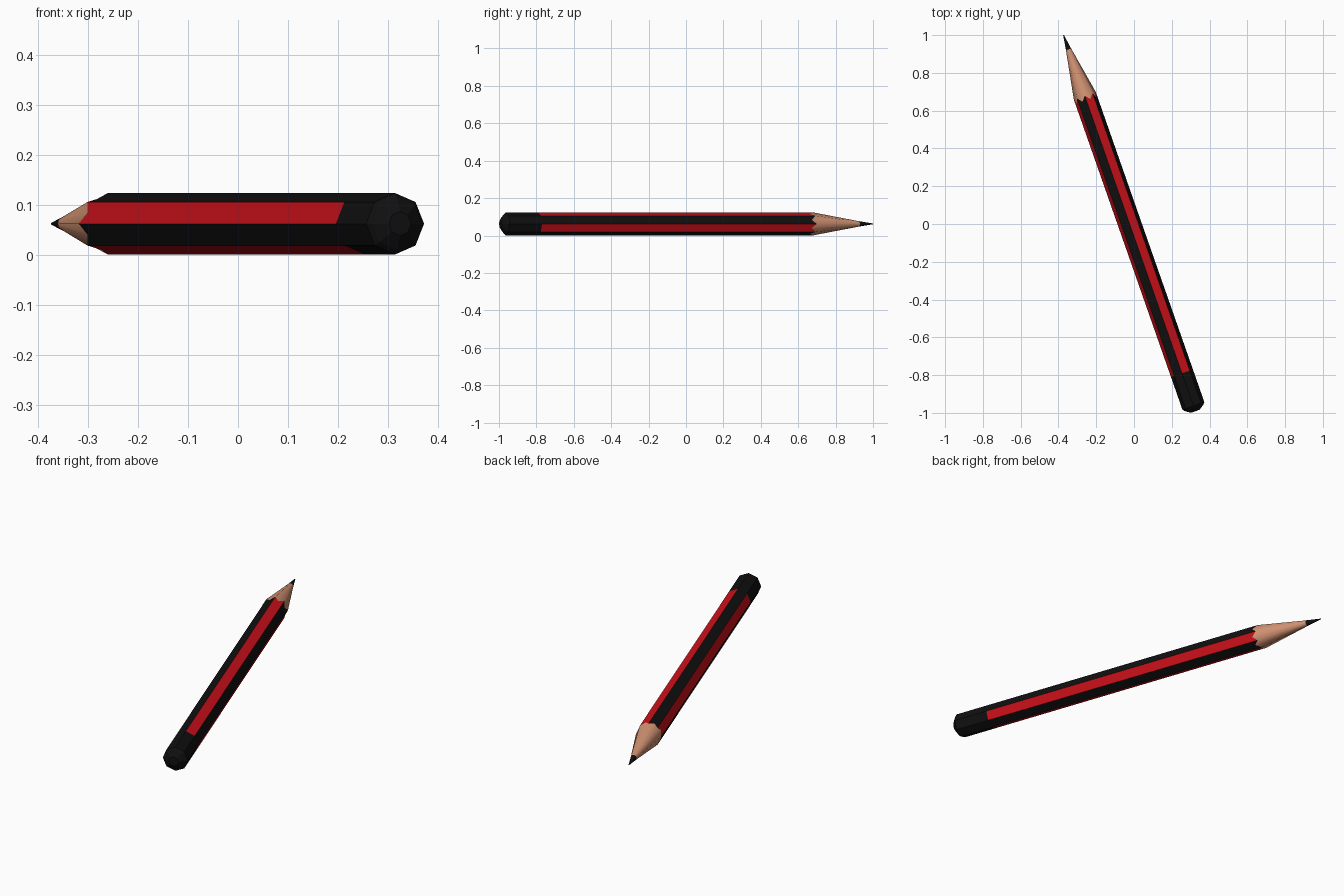
import bpy, bmesh
from math import sin, cos, pi, radians
from mathutils import Vector

if "Cube" in bpy.data.objects:
    bpy.data.objects.remove(bpy.data.objects["Cube"])

TILT = radians(19.3)
TIP = Vector((-0.373, 1.0, 0.062))
AXIS = Vector((sin(TILT), -cos(TILT), 0))    # from tip to blunt end
SIDE = Vector((cos(TILT), sin(TILT), 0))
UP = Vector((0, 0, 1))
R = 0.0615
N = 16                                       # eight corners plus eight face middles


def ring(dist, radius, mid_dist=None, round_ring=False):
    """Octagon with face-middle points; middles may sit at another distance."""
    pts = []
    for j in range(N):
        a = 2 * pi * j / N
        mid = j % 2 == 1
        r = radius * cos(pi / 8) if mid and not round_ring else radius
        d = mid_dist if mid and mid_dist is not None else dist
        pts.append(TIP + AXIS * d + SIDE * r * cos(a) + UP * r * sin(a))
    return pts


def loft(name, rings, mat, columns=range(N), start=False, end=False, smooth=False):
    bm = bmesh.new()
    vs = [[bm.verts.new(p) for p in r] for r in rings]
    for a, b in zip(vs, vs[1:]):
        for j in columns:
            k = (j + 1) % N
            bm.faces.new((a[j], a[k], b[k], b[j]))
    if start:
        bm.faces.new(vs[0][::-1])
    if end:
        bm.faces.new(vs[-1])
    bmesh.ops.delete(bm, geom=[v for v in bm.verts if not v.link_faces], context='VERTS')
    for f in bm.faces:
        f.smooth = smooth and len(f.verts) == 4
    me = bpy.data.meshes.new(name)
    bm.to_mesh(me)
    bm.free()
    me.materials.append(mat)
    ob = bpy.data.objects.new(name, me)
    bpy.context.collection.objects.link(ob)
    return ob


def material(name, rgb):
    m = bpy.data.materials.new(name)
    m.diffuse_color = (*rgb, 1)
    m.use_nodes = True
    m.node_tree.nodes["Principled BSDF"].inputs["Base Color"].default_value = m.diffuse_color
    return m


black = material("black", (0.005, 0.005, 0.005))
red = material("red", (0.6, 0.005, 0.01))
wood = material("wood", (0.64, 0.29, 0.17))

# shared joints between the parts
lead_base = ring(0.08, 0.0145, round_ring=True)
zigzag = ring(0.34, R, mid_dist=0.366)
cap_start = ring(1.897, R)

# sharpened end
loft("lead", [ring(0, 0.002, round_ring=True), lead_base], black, start=True, smooth=True)
loft("sharpened_wood", [lead_base, zigzag], wood, smooth=True)

# alternating painted faces
loft("red_stripes", [zigzag, cap_start], red, [j for j in range(N) if (j // 2) % 2 == 1])
loft("black_stripes", [zigzag, cap_start], black, [j for j in range(N) if (j // 2) % 2 == 0])

# blunt dipped end
loft("end_cap", [cap_start, ring(2.08, R), ring(2.091, 0.052), ring(2.11, 0.024)],
     black, end=True)
